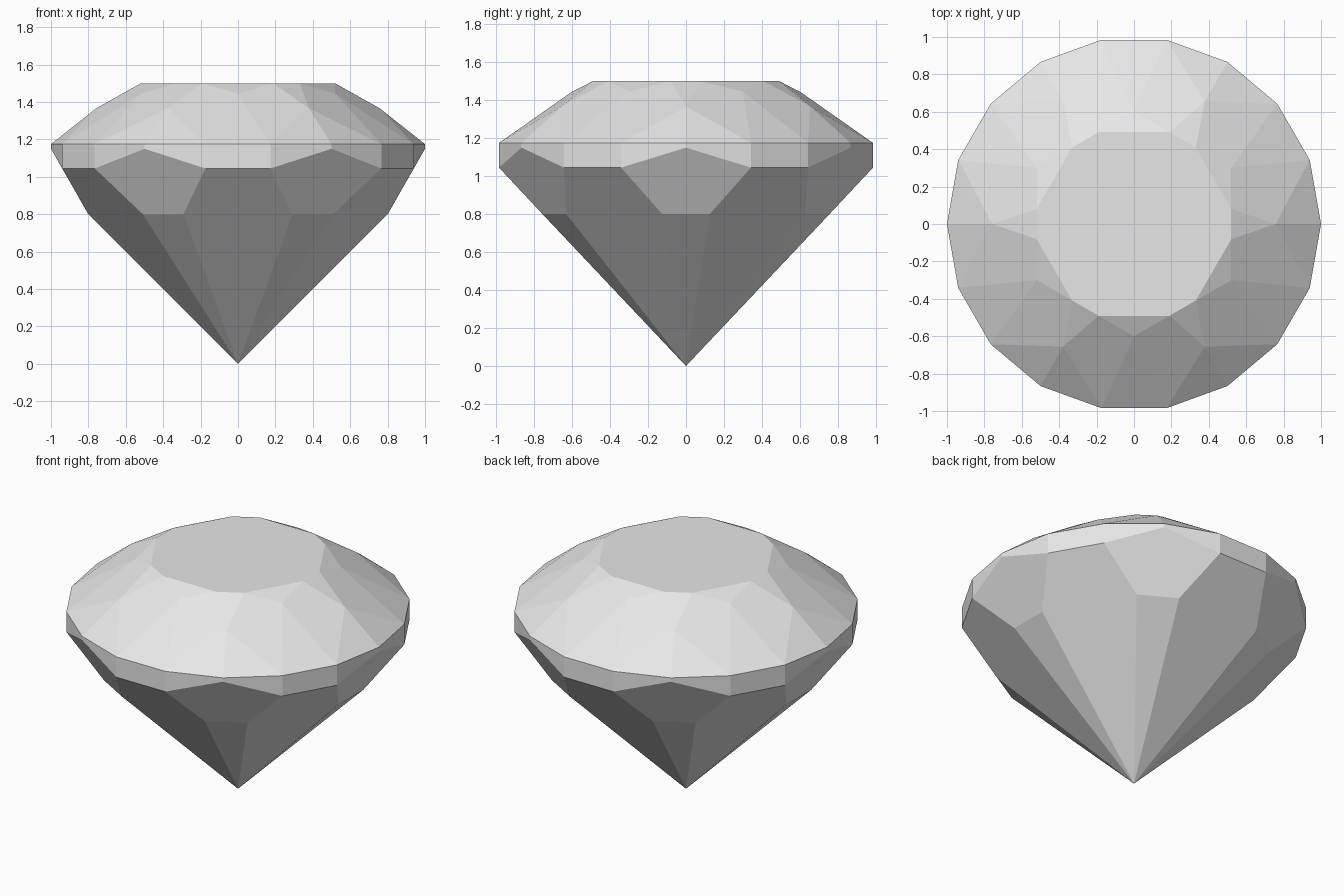
import bpy
import bmesh
from math import cos, sin, radians

cube = bpy.data.objects.get("Cube")
if cube:
    bpy.data.objects.remove(cube, do_unlink=True)

# One flat colour for the whole stone
grey = bpy.data.materials.new("pale_grey")
grey.use_nodes = True
colour = (0.8, 0.8, 0.8, 1)
grey.diffuse_color = colour
grey.node_tree.nodes["Principled BSDF"].inputs["Base Color"].default_value = colour

bm = bmesh.new()
shared = {}


def point(radius, angle, z):
    """Vertex at a polar position, shared between neighbouring facets."""
    key = (radius, round(angle % 360, 2), z)
    if key not in shared:
        a = radians(angle)
        shared[key] = bm.verts.new((radius * cos(a), radius * sin(a), z))
    return shared[key]


# Levels of the cut
def table(a): return point(0.526, a, 1.5)
def star(a): return point(0.6, a, 1.445)
def bezel(a): return point(0.757, a, 1.367)
def rim(a): return point(1.0, a, 1.175)
def girdle(a): return point(1.0, a, 1.15 if a % 60 == 0 else 1.045)
def waist(a): return point(0.81, a, 0.8)


culet = bm.verts.new((0, 0, 0))
half = 8.9   # half angle of the short table and waist edges
step = 20    # angle of one girdle side

# Six identical sectors
for c in range(0, 360, 60):
    facets = [
        # crown
        (table(c - half), table(c + half), bezel(c)),
        (table(c + half), table(c + 60 - half), star(c + 30)),
        (star(c + 30), rim(c + step), rim(c + 2 * step)),
        # pavilion
        (culet, waist(c - half), waist(c + half)),
        (waist(c - half), girdle(c - step), girdle(c), girdle(c + step), waist(c + half)),
        (culet, waist(c + half), girdle(c + step), girdle(c + 2 * step), waist(c + 60 - half)),
    ]
    for s in (-1, 1):
        facets.append((table(c + s * half), bezel(c), rim(c + s * step), star(c + s * 30)))
        facets.append((bezel(c), rim(c), rim(c + s * step)))
    # girdle
    for a in range(c, c + 60, step):
        facets.append((rim(a), rim(a + step), girdle(a + step), girdle(a)))
    for f in facets:
        bm.faces.new(f)

# Flat table on top
bm.faces.new([table(c + s * half) for c in range(0, 360, 60) for s in (-1, 1)])

bmesh.ops.recalc_face_normals(bm, faces=bm.faces[:])
mesh = bpy.data.meshes.new("cut_gem")
bm.to_mesh(mesh)
bm.free()
mesh.materials.append(grey)
gem = bpy.data.objects.new("cut_gem", mesh)
bpy.context.collection.objects.link(gem)
